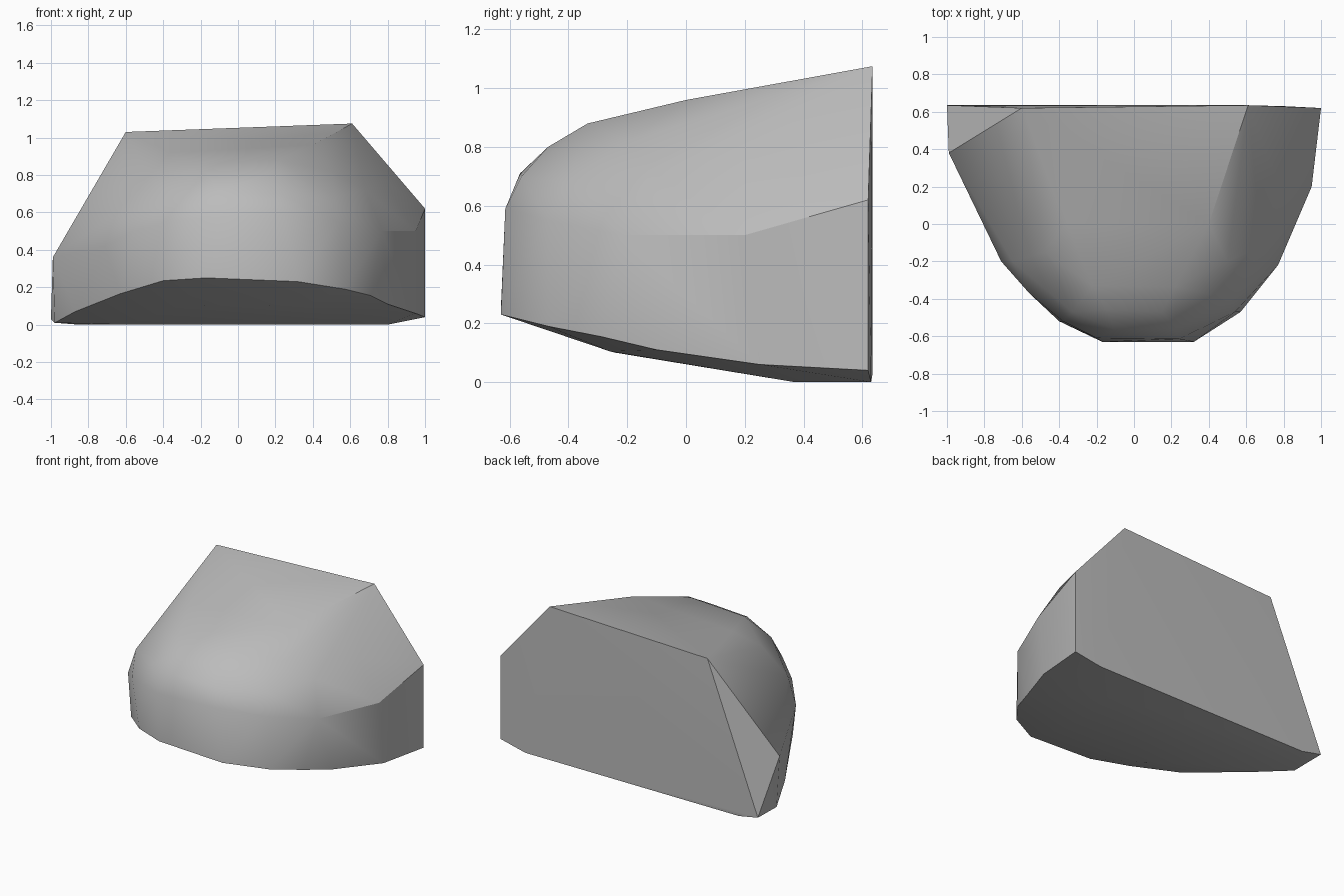
import bpy
import bmesh
import math

# Remove the default object
default_cube = bpy.data.objects.get("Cube")
if default_cube:
    bpy.data.objects.remove(default_cube, do_unlink=True)


def make_material(name, color):
    material = bpy.data.materials.new(name)
    material.use_nodes = True
    material.diffuse_color = color
    shader = next(node for node in material.node_tree.nodes
                  if node.type == "BSDF_PRINCIPLED")
    shader.inputs["Base Color"].default_value = color
    shader.inputs["Roughness"].default_value = 0.9
    return material


def build_hull(name, contours, material, sharp_angle):
    """Wrap a tight skin around all the contours of a convex stone."""
    bm = bmesh.new()
    for contour in contours:
        for point in contour:
            bm.verts.new(point)
    hull = bmesh.ops.convex_hull(bm, input=bm.verts)
    loose = {item for item in hull["geom_interior"] + hull["geom_unused"]
             if isinstance(item, bmesh.types.BMVert)}
    bmesh.ops.delete(bm, geom=list(loose), context="VERTS")
    bmesh.ops.recalc_face_normals(bm, faces=bm.faces)
    mesh = bpy.data.meshes.new(name)
    bm.to_mesh(mesh)
    bm.free()
    mesh.materials.append(material)
    stone = bpy.data.objects.new(name, mesh)
    bpy.context.collection.objects.link(stone)
    bpy.ops.object.select_all(action="DESELECT")
    bpy.context.view_layer.objects.active = stone
    stone.select_set(True)
    bpy.ops.object.shade_smooth_by_angle(angle=math.radians(sharp_angle))
    return stone


# Sheared flat back of the boulder
back_face = [(-1, .635, .03), (-.6, .62, 1.03), (.61, .635, 1.075),
             (1, .62, .62), (1, .62, .04), (.8, .63, 0), (-.85, .63, 0)]

# Lower rim where the wall meets the underside
lower_rim = [(-.98, .4, .01), (-.87, .15, .07), (-.63, -.28, .165),
             (-.4, -.52, .235), (-.17, -.63, .25), (.32, -.63, .23),
             (.57, -.47, .19), (.71, -.29, .155), (.8, -.1, .11),
             (.95, .25, .06)]

# Gently rounded underside
underside = [(-.6, .37, 0), (.5, .37, 0), (-.3, -.24, .1), (.35, -.26, .105)]

# Top of the steep wall
wall_top = [(-.99, .38, .36), (-.71, -.2, .42), (-.56, -.37, .5),
            (-.38, -.52, .55), (-.2, -.61, .57), (.24, -.615, .59),
            (.54, -.47, .55), (.77, -.22, .5), (.95, .2, .5)]

# Rounded shoulder between wall and crown
shoulder = [(-.65, -.2, .6), (-.33, -.47, .69), (-.1, -.565, .71),
            (.22, -.56, .7), (.52, -.4, .68), (.68, -.12, .72),
            (.78, .2, .77)]

# Crown sloping up to the back
crown = [(-.15, -.46, .79), (.15, -.47, .8), (-.22, -.33, .86),
         (.22, -.335, .88), (-.48, -.15, .79), (.5, -.2, .82),
         (-.36, 0, .92), (.4, 0, .96)]

stone_grey = make_material("stone grey", (0.5, 0.5, 0.5, 1))
build_hull("boulder",
           [back_face, lower_rim, underside, wall_top, shoulder, crown],
           stone_grey, 30)
